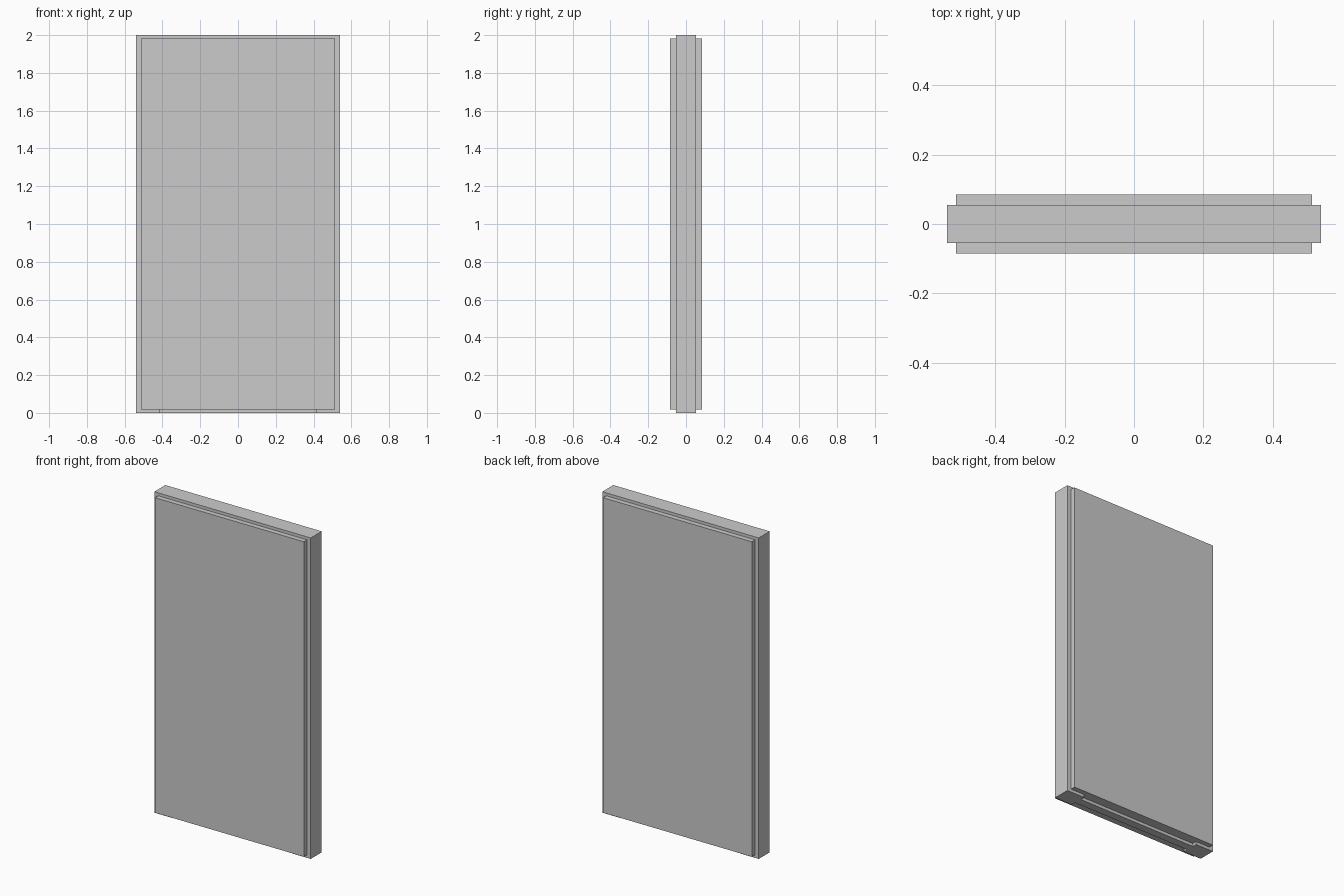
import bpy

if "Cube" in bpy.data.objects:
    bpy.data.objects.remove(bpy.data.objects["Cube"])


def box(name, x, y, z):
    """Box from (min, max) ranges on each axis."""
    bpy.ops.mesh.primitive_cube_add(size=1)
    ob = bpy.context.object
    ob.name = name
    for v in ob.data.vertices:
        v.co = [r[0] if c < 0 else r[1] for c, r in zip(v.co, (x, y, z))]
    return ob


HALF_W, CORE, FACE = 0.539, 0.054, 0.085   # half width, half depths
LIP = 0.0185                              # panel inset at top and bottom

# Slab core
core = box("slab_core", (-HALF_W, HALF_W), (-CORE, CORE), (0, 2))

# Long shallow notches under the front and back panels, leaving end feet
for side, name in ((-1, "front"), (1, "back")):
    ys = sorted((side * 0.025, side * 0.07))
    cutter = box(name + "_notch_cutter", (-0.415, 0.415), ys, (-0.05, LIP))
    cutter.hide_render = True
    mod = core.modifiers.new(name + "_notch", "BOOLEAN")
    mod.operation = "DIFFERENCE"
    mod.solver = "EXACT"
    mod.object = cutter
    bpy.context.view_layer.objects.active = core
    bpy.ops.object.modifier_apply(modifier=mod.name)
    bpy.data.objects.remove(cutter)

# Raised panels on both faces
for side, name in ((-1, "front"), (1, "back")):
    ys = sorted((side * CORE, side * FACE))
    box(name + "_panel", (-0.513, 0.513), ys, (LIP, 2 - LIP))
